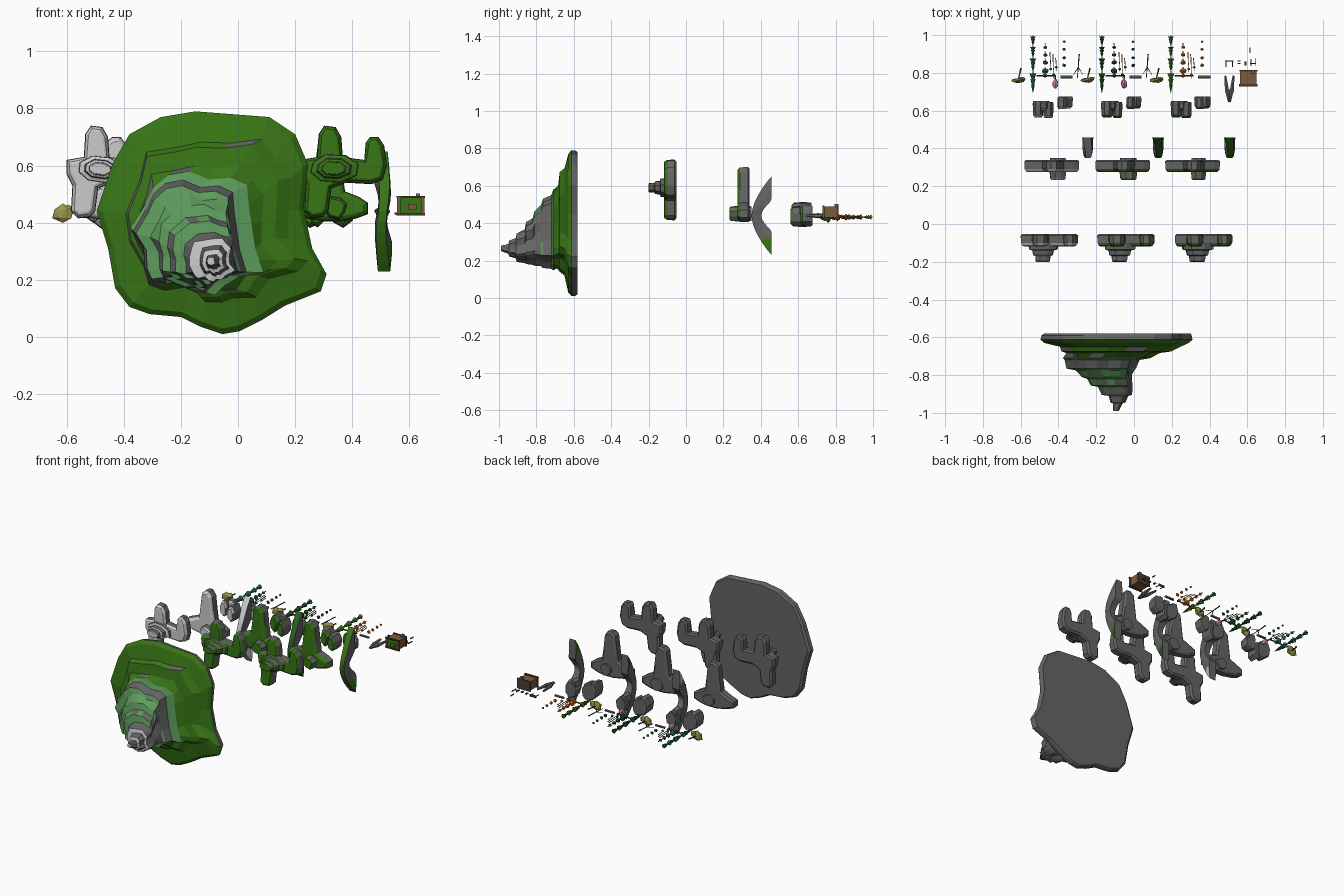
import bpy, bmesh, math, random
from mathutils import Vector, Matrix

if "Cube" in bpy.data.objects:
    bpy.data.objects.remove(bpy.data.objects["Cube"])
random.seed(4)

def mat(name, c):
    m = bpy.data.materials.new(name)
    m.diffuse_color = (*c, 1)
    m.use_nodes = True
    m.node_tree.nodes["Principled BSDF"].inputs["Base Color"].default_value = m.diffuse_color
    return m

ROCK = mat("rock", (.13, .13, .13))
GREEN = mat("grass", (.04, .18, .008))
LIGHT = mat("meadow", (.11, .33, .11))
SNOW = mat("snow", (.55, .57, .55))
MID = mat("dark_grass", (.02, .12, .015))
TEAL = mat("teal_leaf", (.02, .16, .13))
PINE = mat("pine_leaf", (.01, .10, .02))
LEAF = mat("leaf", (.05, .2, .01))
ORANGE = mat("autumn_leaf", (.6, .13, .01))
PINK = mat("blossom", (.65, .25, .42))
OLIVE = mat("olive_leaf", (.3, .3, .07))
WOOD = mat("wood", (.2, .1, .045))
DARK = mat("dark_wood", (.07, .045, .03))

def finish(name, bm, mats, rule=None):
    bmesh.ops.recalc_face_normals(bm, faces=bm.faces)
    bm.normal_update()
    if rule:
        for f in bm.faces:
            f.material_index = rule(f)
    me = bpy.data.meshes.new(name)
    bm.to_mesh(me)
    bm.free()
    for m in mats:
        me.materials.append(m)
    ob = bpy.data.objects.new(name, me)
    bpy.context.collection.objects.link(ob)
    return ob

def loft(bm, rings):
    vs = [[bm.verts.new(p) for p in r] for r in rings]
    n = len(vs[0])
    for a, b in zip(vs, vs[1:]):
        for i in range(n):
            j = (i + 1) % n
            bm.faces.new((a[i], a[j], b[j], b[i]))
    bm.faces.new(vs[0])
    bm.faces.new(vs[-1])

def topped(f):  # faces pointing toward the sky direction (-y) carry cover
    return 1 if f.normal.y < -.45 else 0

# ---- terraced mountain, peak toward -y
OUT = [(-.15, .79), (-.02, .78), (.11, .77), (.2, .71), (.245, .605), (.23, .45), (.26, .31), (.31, .22),
       (.29, .16), (.165, .11), (.085, .06), (.005, .02), (-.055, .01), (-.13, .035), (-.2, .07), (-.31, .08),
       (-.38, .105), (-.43, .17), (-.455, .31), (-.495, .44), (-.44, .605), (-.38, .71), (-.27, .77)]
LAYERS = [(-.58, -.48, .3, .02, .78), (-.59, -.495, .305, .012, .787), (-.612, -.5, .31, .01, .79),
          (-.63, -.48, .29, .03, .77), (-.65, -.42, .25, .1, .71), (-.675, -.41, .2, .12, .69),
          (-.683, -.38, .14, .135, .62), (-.71, -.38, .1, .14, .58), (-.72, -.37, .04, .15, .55),
          (-.765, -.36, .02, .155, .53), (-.775, -.31, .01, .165, .5), (-.81, -.29, 0, .17, .47),
          (-.82, -.26, 0, .175, .43), (-.855, -.24, 0, .18, .41), (-.862, -.2, 0, .185, .37),
          (-.905, -.18, -.01, .19, .35), (-.91, -.14, -.03, .21, .325), (-.945, -.13, -.045, .22, .31),
          (-.95, -.115, -.06, .235, .29), (-.99, -.11, -.08, .25, .28)]
bm = bmesh.new()
rings = []
for y, x0, x1, z0, z1 in LAYERS:
    k = .06 if y < -.64 else 0
    r = []
    for i, (x, z) in enumerate(OUT):
        w = 1 + k * math.sin(i * 2.3 + round(y * 12) * 1.9) - k
        u, v = (x + .095) / .405 * w, (z - .4) / .39 * w
        r.append(((x0 + x1) / 2 + u * (x1 - x0) / 2, y, (z0 + z1) / 2 + v * (z1 - z0) / 2))
    rings.append(r)
loft(bm, rings)

def mountain_cover(f):
    y = f.calc_center_median().y
    if f.normal.y > -.5:
        return 0
    return 1 if y > -.7 else 2 if y > -.86 else 3
finish("terraced_mountain", bm, [ROCK, GREEN, LIGHT, SNOW], mountain_cover)

# ---- cliff pieces: rounded outline slab plus a raised hill
def inset(pts, d):
    area = sum(a[0] * b[1] - b[0] * a[1] for a, b in zip(pts, pts[1:] + pts[:1]))
    s = 1 if area > 0 else -1
    res = []
    for i, p in enumerate(pts):
        t = (Vector(pts[(i + 1) % len(pts)]) - Vector(pts[i - 1])).normalized() * s
        res.append((p[0] - t.y * d, p[1] + t.x * d))
    return res

def slab(bm, pts, x, steps):
    loft(bm, [[(x + u, y, z) for u, z in inset(pts, d)] for y, d in steps])

def lump(bm, x, z, rx, rz, steps, n=8):
    """Irregular rock: steps are (y, scale)."""
    j = [random.uniform(.85, 1.12) for _ in range(n)]
    loft(bm, [[(x + rx * s * j[i] * math.cos(6.2832 * i / n + .3), y, z + rz * s * j[i] * math.sin(6.2832 * i / n + .3))
               for i in range(n)] for y, s in steps])

A = [(0, .57), (0, .62), (.06, .63), (.065, .71), (.085, .74), (.125, .735), (.145, .7), (.15, .63), (.225, .62),
     (.23, .68), (.245, .7), (.275, .7), (.295, .67), (.305, .6), (.29, .55), (.25, .535), (.16, .54), (.11, .52),
     (.1, .44), (.08, .42), (.04, .415), (.015, .44), (.02, .53)]
B = [(0, .44), (0, .48), (.05, .5), (.095, .52), (.105, .6), (.115, .68), (.14, .7), (.17, .7), (.19, .67),
     (.2, .58), (.21, .51), (.26, .49), (.29, .47), (.29, .43), (.25, .415), (.2, .405), (.13, .405), (.05, .42)]
COVER = [SNOW, MID, GREEN]
COVER[1] = GREEN
for x, c in zip((-.6, -.195, .217), COVER):
    bm = bmesh.new()
    slab(bm, A, x, [(-.052, .012), (-.062, 0), (-.1, .002), (-.115, .012), (-.118, .02)])
    lump(bm, x + .115, .59, .09, .05, [(-.1, 1), (-.135, .95), (-.14, .72), (-.165, .65), (-.17, .5), (-.197, .48), (-.2, .4)])
    finish("cliff_branching", bm, [ROCK, c], topped)
for x, c in zip((-.58, -.205, .165), COVER):
    bm = bmesh.new()
    slab(bm, B, x, [(.34, .012), (.332, 0), (.29, .002), (.28, .01), (.275, .018)])
    lump(bm, x + .175, .452, .045, .042, [(.35, .9), (.33, 1), (.27, .98), (.24, .9), (.232, .75)])
    finish("cliff_tower", bm, [ROCK, c], topped)

# ---- natural arches, feet on the +y side
for x, c in zip((-.245, .128, .507), (SNOW, MID, GREEN)):
    bm = bmesh.new()
    rings = []
    for i in range(13):
        t = -1 + i / 6
        yo = .35 + .107 * abs(t) ** 1.7
        yi = min(.457, .402 + .09 * abs(t) ** 1.7)
        zo, zi = .44 + .21 * t, .44 + .105 * t
        w = .018 + .009 * abs(t)
        xc = x + .006 * math.sin(t * 4)
        rings.append([(xc - w * .8, yo, zo), (xc + w * .8, yo, zo), (xc + w, (yo + yi) / 2, (zo + zi) / 2),
                      (xc + w, yi, zi), (xc - w, yi, zi), (xc - w, (yo + yi) / 2, (zo + zi) / 2)])
    loft(bm, rings)
    finish("rock_arch", bm, [ROCK, c], lambda f: 1 if f.normal.y < -.25 else 0)

# ---- boulders
for x, c in zip((-.48, -.115, .25), COVER):
    bm = bmesh.new()
    for dx, dz, rx, rz, y0, y1 in [(-.027, .01, .03, .06, .65, .565), (.028, -.01, .03, .06, .645, .56),
                                   (0, -.005, .04, .068, .65, .6)]:
        lump(bm, x + dx, .445 + dz, rx, rz, [(y0, .9), (y0 - .01, 1), (y1 + .012, .92), (y1, .7)], 7)
    finish("split_boulder", bm, [ROCK, c], topped)
    bm = bmesh.new()
    lump(bm, x + .115, .44, .043, .055, [(.675, .9), (.665, 1), (.622, .93), (.612, .7)], 7)
    lump(bm, x + .1, .475, .025, .035, [(.67, .9), (.62, 1), (.608, .7)], 6)
    finish("round_boulder", bm, [ROCK, c], topped)

# ---- small plant and prop primitives
def rod(name, a, b, r1, r2, m, n=6):
    a, b = Vector(a), Vector(b)
    d = b - a
    bm = bmesh.new()
    bmesh.ops.create_cone(bm, cap_ends=True, segments=n, radius1=r1, radius2=r2, depth=d.length,
                          matrix=Matrix.Translation((a + b) / 2) @ d.to_track_quat('Z', 'Y').to_matrix().to_4x4())
    return finish(name, bm, [m])

def ball(name, p, s, m):
    bm = bmesh.new()
    bmesh.ops.create_icosphere(bm, subdivisions=1, radius=1, matrix=Matrix.LocRotScale(Vector(p), None, Vector(s)))
    for v in bm.verts:
        v.co += (v.co - Vector(p)) * random.uniform(-.12, .12)
    return finish(name, bm, [m])

def box(name, p, s, m):
    bm = bmesh.new()
    bmesh.ops.create_cube(bm, size=1, matrix=Matrix.LocRotScale(Vector(p), None, Vector(s)))
    return finish(name, bm, [m])

# ---- three seasonal plant sets, growing toward -y
Z = .432
for k, (x, leaf, pine) in enumerate(zip((-.535, -.17, .195), (TEAL, PINE, ORANGE), (TEAL, PINE, LEAF))):
    for base, h, r in [(.81, .12, .018), (.885, .08, .018), (.945, .065, .016), (.998, .055, .015)]:
        rod("pine_trunk", (x, base, Z), (x, base - h * .5, Z), .003, .003, DARK)
        for i in range(3):
            y = base - h * (.12 + .24 * i)
            rod("pine_tier", (x, y, Z), (x, y - h * .4, Z), r * (1 - .22 * i), 0, pine, 7)
    for y, r in [(.935, .011), (.895, .013), (.855, .016), (.81, .02), (.785, .014)]:
        ball("round_tree_crown", (x + .065, y, Z), (r, r * .8, r), leaf)
        rod("round_tree_trunk", (x + .065, y + .022, Z), (x + .065, y, Z), .003, .002, DARK)
    for dx, y0, y1 in [(.09, .91, .8), (.105, .9, .77), (.12, .88, .81)]:
        rod("sapling_trunk", (x + dx, y0, Z), (x + dx + .006, y1, Z), .003, .001, WOOD)
        ball("sapling_leaf", (x + dx + .004, y1 + .02, Z + .005), (.009, .007, .009), leaf)
    for y, r in [(.965, .008), (.925, .01), (.88, .011), (.84, .012)]:
        ball("bush", (x + .165, y, Z), (r, r * .8, r), leaf)
    rod("fallen_log", (x + .145, .778, Z), (x + .21, .778, Z), .008, .008, ROCK)
    rod("long_log", (x + .02, .785, Z), (x + .12, .785, Z), .005, .004, DARK)
    ox = x - .078
    ball("wide_tree_crown", (ox, .76, Z), (.038, .014, .032), OLIVE)
    ball("wide_tree_crown_side", (ox + .02, .768, Z + .01), (.022, .012, .022), OLIVE)
    rod("wide_tree_trunk", (ox + .015, .825, Z), (ox, .765, Z), .005, .003, DARK)
    if k < 2:
        ball("blossom_crown", (x + .118, .742, Z), (.018, .028, .02), PINK)
        rod("blossom_trunk", (x + .118, .79, Z), (x + .118, .75, Z), .004, .003, DARK)
        rod("bare_trunk", (x + .245, .9, Z), (x + .235, .77, Z), .004, .002, DARK)
        for s in (-1, 1):
            rod("bare_branch", (x + .24, .83, Z), (x + .24 + s * .025, .79, Z + s * .012), .003, .001, DARK)

# ---- wooden hut
box("hut_body", (.605, .775, .46), (.085, .065, .058), WOOD)
for s in (-1, 1):
    box("hut_roof_beam", (.605, .735, .46 + s * .03), (.1, .012, .008), DARK)
    box("hut_roof_edge", (.605 + s * .042, .735, .46), (.012, .012, .066), WOOD)
box("hut_roof_moss", (.603, .74, .46), (.075, .008, .054), GREEN)
box("hut_roof_plank", (.61, .733, .455), (.03, .008, .02), WOOD)
box("hut_floor", (.605, .812, .46), (.095, .008, .066), DARK)
box("hut_chimney", (.63, .805, .493), (.015, .02, .02), ROCK)

# ---- forked rock, bench and small sticks
for s in (-1, 1):
    rod("fork_prong", (.505 + s * .022, .785, .44), (.505 + s * .012, .7, .44), .006, .013, ROCK, 6)
    rod("fork_leg", (.505 + s * .012, .71, .44), (.505 + s * .002, .645, .44), .014, .006, ROCK, 6)
    rod("bench_leg", (.505 + s * .017, .865, Z), (.505 + s * .017, .83, Z), .003, .003, DARK)
box("bench_seat", (.505, .862, Z), (.045, .005, .015), DARK)
for px, py, w, h in [(.555, .85, .015, .004), (.555, .863, .015, .004), (.59, .85, .012, .02), (.62, .855, .004, .035),
                     (.645, .86, .004, .04), (.615, .92, .005, .03), (.63, .85, .03, .004)]:
    box("small_prop", (px, py, Z), (w, h, .006), DARK)
